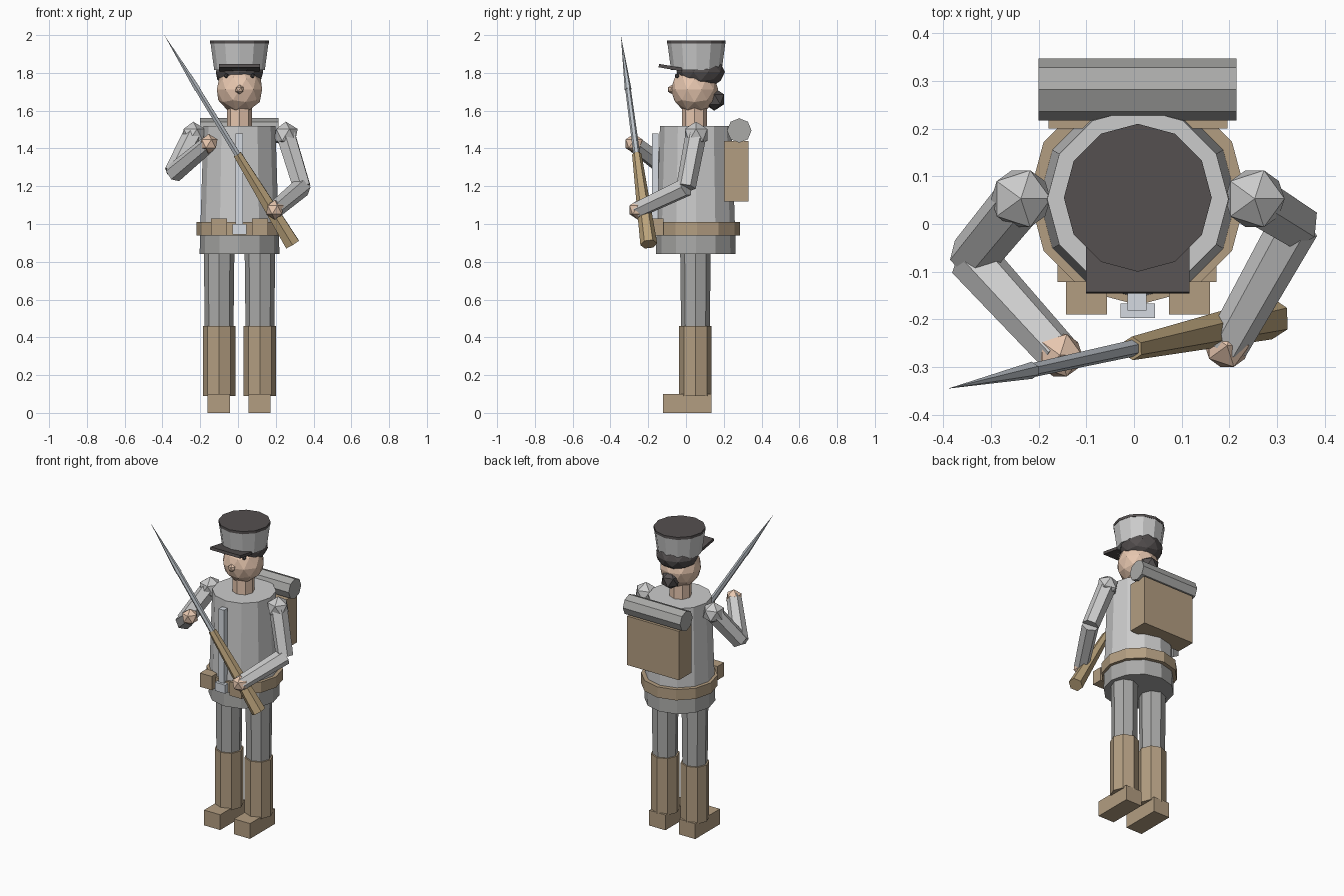
import bpy, bmesh
from mathutils import Vector, Matrix

if "Cube" in bpy.data.objects:
    bpy.data.objects.remove(bpy.data.objects["Cube"])

CX, CY = 0.008, 0.052   # body axis


def material(name, rgb):
    m = bpy.data.materials.new(name)
    m.diffuse_color = (*rgb, 1)
    m.use_nodes = True
    m.node_tree.nodes["Principled BSDF"].inputs["Base Color"].default_value = m.diffuse_color
    return m


LEATHER = material("leather", (0.45, 0.34, 0.22))
WOOD = material("wood", (0.50, 0.37, 0.20))
SKIN = material("skin", (0.80, 0.57, 0.43))
DARK = material("dark", (0.09, 0.08, 0.08))
TROUSER = material("dark_cloth", (0.40, 0.40, 0.39))
STEEL = material("steel", (0.50, 0.54, 0.58))
TRIM = material("trim", (0.66, 0.70, 0.75))


def finish(bm, name, mat):
    bmesh.ops.recalc_face_normals(bm, faces=bm.faces)
    me = bpy.data.meshes.new(name)
    bm.to_mesh(me)
    bm.free()
    ob = bpy.data.objects.new(name, me)
    bpy.context.collection.objects.link(ob)
    if mat:
        me.materials.append(mat)
    return ob


def tube(name, a, b, r1, r2, sides, mat=None):
    """Tapered prism from point a to point b."""
    a, b = Vector(a), Vector(b)
    d = b - a
    turn = Vector((0, 0, 1)).rotation_difference(d).to_matrix().to_4x4()
    bm = bmesh.new()
    bmesh.ops.create_cone(bm, cap_ends=True, segments=sides, radius1=r1, radius2=r2,
                          depth=d.length, matrix=Matrix.Translation((a + b) / 2) @ turn)
    return finish(bm, name, mat)


def column(name, x, y, z1, z2, r1, r2, sides, mat=None):
    return tube(name, (x, y, z1), (x, y, z2), r1, r2, sides, mat)


def ball(name, c, r, detail, mat=None, scale=(1, 1, 1)):
    bm = bmesh.new()
    bmesh.ops.create_icosphere(bm, subdivisions=detail, radius=r,
                               matrix=Matrix.Translation(c) @ Matrix.Diagonal((*scale, 1)))
    return finish(bm, name, mat)


def box(name, c, size, mat=None, tilt=0):
    bm = bmesh.new()
    bmesh.ops.create_cube(bm, size=1, matrix=Matrix.Translation(c)
                          @ Matrix.Rotation(tilt, 4, 'X') @ Matrix.Diagonal((*size, 1)))
    return finish(bm, name, mat)


# Legs, boots, belt pouches and eyes, mirrored about the body axis
for s, side in ((-1, "right"), (1, "left")):
    x = CX + s * 0.108
    box(side + "_foot", (x - 0.002, 0.006, 0.05), (0.117, 0.256, 0.10), LEATHER)
    column(side + "_boot", x, 0.05, 0.09, 0.46, 0.086, 0.086, 8, LEATHER)
    column(side + "_leg", x, 0.05, 0.44, 0.87, 0.076, 0.081, 8, TROUSER)
    box(side + "_pouch", (CX + s * 0.108, -0.155, 0.983), (0.086, 0.07, 0.09), LEATHER)
    ball(side + "_eye", (CX + s * 0.07, -0.047, 1.785), 0.013, 1, DARK)

# Coat and belt
column("coat_skirt", CX, CY, 0.84, 0.96, 0.211, 0.209, 12, TROUSER)
column("coat", CX, CY, 0.96, 1.52, 0.208, 0.19, 12)
column("belt", CX, 0.058, 0.94, 1.01, 0.228, 0.228, 12, LEATHER)
box("button_strip", (CX - 0.002, -0.163, 1.225), (0.04, 0.036, 0.51), TRIM)
box("buckle", (CX, -0.182, 0.973), (0.073, 0.03, 0.056), TRIM)

# Backpack with bedroll
box("backpack", (CX, 0.265, 1.28), (0.375, 0.13, 0.32), LEATHER)
tube("bedroll", (-0.2, 0.282, 1.495), (0.215, 0.282, 1.495), 0.065, 0.065, 8, TROUSER)

# Head and hair
column("neck", CX, 0.045, 1.50, 1.62, 0.066, 0.066, 8, SKIN)
ball("head", (CX, 0.045, 1.712), 0.126, 2, SKIN)
ball("nose", (CX, -0.074, 1.712), 0.025, 1, SKIN)
ball("hair", (CX, 0.078, 1.805), 0.132, 2, DARK, (1, 0.97, 0.68))
ball("hair_bun", (CX, 0.15, 1.66), 0.06, 1, DARK)

# Hat
column("hat", CX, 0.055, 1.815, 1.955, 0.134, 0.153, 12)
column("hat_top", CX, 0.055, 1.955, 1.972, 0.155, 0.155, 12, DARK)
box("hat_visor", (CX, -0.082, 1.828), (0.217, 0.126, 0.018), DARK, -0.17)

# Arms: shoulder, elbow, hand
arms = {
    "right": ((-0.237, 0.053, 1.472), (-0.34, -0.072, 1.27), (-0.155, -0.275, 1.425)),
    "left": ((0.253, 0.053, 1.472), (0.338, 0.0, 1.195), (0.195, -0.255, 1.075)),
}
for side, (shoulder, elbow, hand) in arms.items():
    ball(side + "_shoulder", shoulder, 0.07, 1)
    tube(side + "_upper_arm", shoulder, elbow, 0.056, 0.052, 6)
    tube(side + "_forearm", elbow, hand, 0.052, 0.045, 6)
    ball(side + "_hand", hand, 0.052, 1, SKIN)

# Rifle along one slanted line
butt, tip = Vector((0.288, -0.197, 0.893)), Vector((-0.39, -0.345, 2.0))
tube("rifle_stock", butt, butt.lerp(tip, 0.43), 0.045, 0.025, 6, WOOD)
tube("rifle_barrel", butt.lerp(tip, 0.41), butt.lerp(tip, 0.75), 0.018, 0.015, 6, STEEL)
tube("bayonet", butt.lerp(tip, 0.74), tip, 0.018, 0.0, 6, STEEL)
